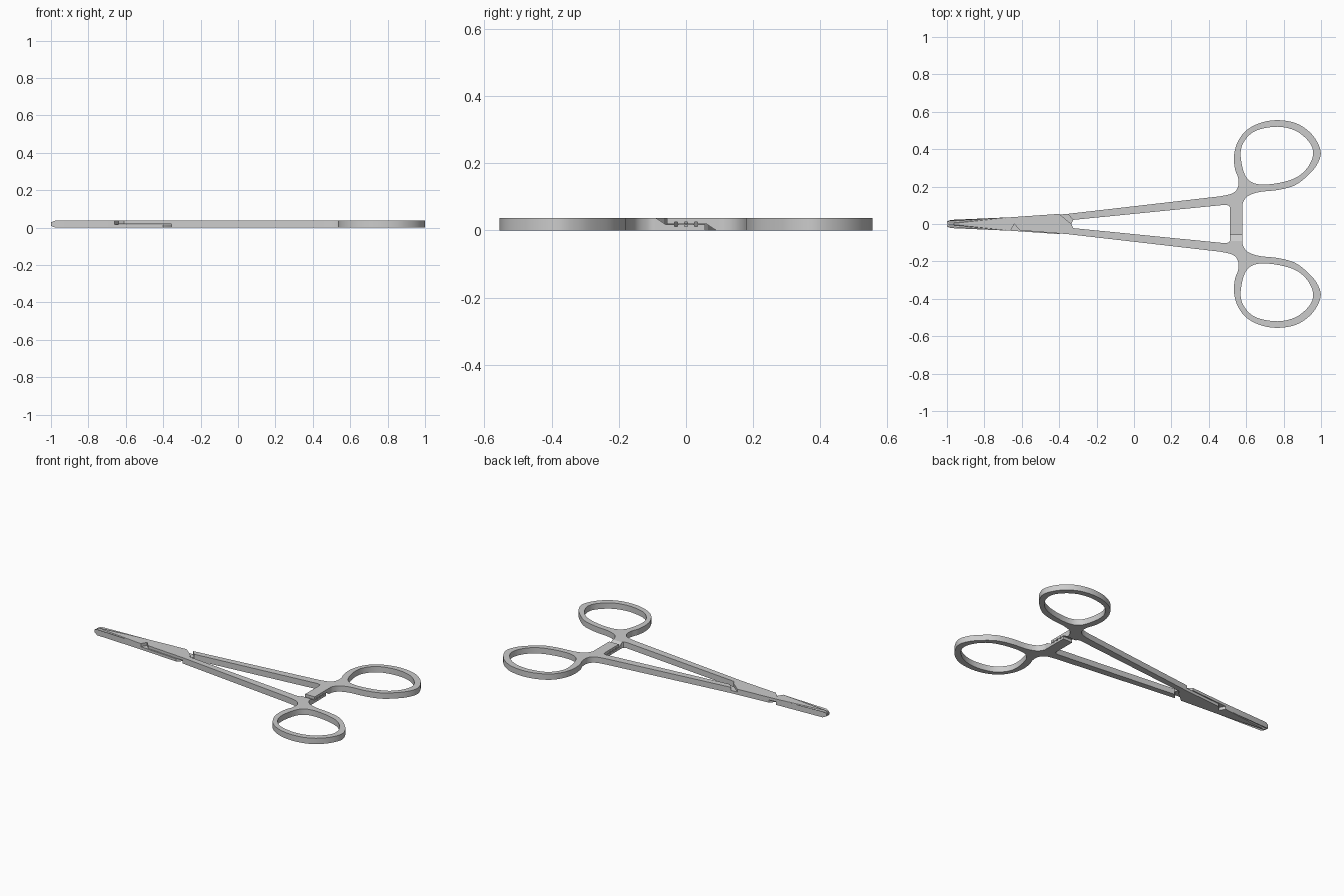
import bpy, bmesh, math
from mathutils import Matrix, Vector

if "Cube" in bpy.data.objects:
    bpy.data.objects.remove(bpy.data.objects["Cube"])

H = 0.037          # full thickness
MID = H / 2
GAP = 0.001        # clearance between the two halves


def spline(pts, closed=False, n=5):
    """Catmull-Rom curve through 2D points."""
    p = [Vector(q) for q in pts]
    p = [p[-1]] + p + p[:2] if closed else [p[0]] + p + [p[-1]]
    out = []
    for a, b, c, d in zip(p, p[1:], p[2:], p[3:]):
        for i in range(n):
            t = i / n
            out.append(0.5 * (2 * b + (c - a) * t + (2 * a - 5 * b + 4 * c - d) * t * t
                              + (3 * b - a - 3 * c + d) * t ** 3))
    if not closed:
        out.append(p[-1])
    return [tuple(q) for q in out]


def prism(name, loops, lo, hi, matrix=Matrix()):
    """Filled 2D outline (with holes) extruded from lo to hi."""
    cu = bpy.data.curves.new(name, 'CURVE')
    cu.dimensions, cu.fill_mode, cu.extrude = '2D', 'BOTH', (hi - lo) / 2
    for loop in loops:
        s = cu.splines.new('POLY')
        s.points.add(len(loop) - 1)
        for pt, q in zip(s.points, loop):
            pt.co = (q[0], q[1], 0, 1)
        s.use_cyclic_u = True
    tmp = bpy.data.objects.new(name + "_outline", cu)
    bpy.context.collection.objects.link(tmp)
    dg = bpy.context.evaluated_depsgraph_get()
    me = bpy.data.meshes.new_from_object(tmp.evaluated_get(dg))
    bpy.data.objects.remove(tmp)
    bm = bmesh.new()
    bm.from_mesh(me)
    bmesh.ops.remove_doubles(bm, verts=bm.verts, dist=1e-5)
    bmesh.ops.transform(bm, verts=bm.verts,
                        matrix=matrix @ Matrix.Translation((0, 0, (lo + hi) / 2)))
    bmesh.ops.recalc_face_normals(bm, faces=bm.faces)
    bm.to_mesh(me)
    bm.free()
    me.name = name
    ob = bpy.data.objects.new(name, me)
    bpy.context.collection.objects.link(ob)
    return ob


# handle: straight shank flowing into the finger ring
outer = [(-0.325, 0.022), (-0.355, 0.054)] + spline([
    (0.46, 0.148), (0.525, 0.163), (0.555, 0.195), (0.557, 0.245), (0.54, 0.295),
    (0.535, 0.365), (0.553, 0.435), (0.60, 0.50), (0.68, 0.542), (0.775, 0.555),
    (0.875, 0.535), (0.955, 0.475), (0.998, 0.39), (0.98, 0.32), (0.93, 0.26),
    (0.86, 0.207), (0.77, 0.182), (0.67, 0.171), (0.61, 0.15), (0.583, 0.115),
    (0.58, 0.09)]) + [(0.513, 0.09), (0.508, 0.098), (0.49, 0.103)]
hole = spline([
    (0.57, 0.37), (0.588, 0.44), (0.65, 0.498), (0.765, 0.52), (0.865, 0.498),
    (0.935, 0.44), (0.958, 0.38), (0.935, 0.312), (0.88, 0.256), (0.80, 0.225),
    (0.70, 0.211), (0.63, 0.223), (0.59, 0.27)], closed=True)
handle = prism("upper_handle", [outer, hole], 0, H)

# thin crossing plate of the lap joint
lap = prism("upper_joint_plate", [[
    (-0.66, -0.036), (-0.40, -0.054), (-0.335, 0.0), (-0.325, 0.022),
    (-0.355, 0.054), (-0.61, 0.034), (-0.64, 0.0)]], 0, MID - GAP)

# jaw with a tapered tip
jaw = prism("upper_jaw", [[
    (-0.64, 0.0), (-0.66, -0.036), (-0.978, -0.022), (-1.0, -0.014),
    (-1.0, -0.003), (-0.978, -0.002), (-0.94, 0.0)]], 0, H)
for v in jaw.data.vertices:
    if v.co.x < -0.99:
        v.co.z = MID + (v.co.z - MID) * 0.5

# ratchet bar: side profile in y-z with notches, extruded along x
z = MID + GAP
teeth = []
for y in (-0.03, 0.0, 0.03):
    teeth += [(y - 0.004, z), (y - 0.004, z + 0.006), (y + 0.004, z + 0.006), (y + 0.004, z)]
profile = [(0.09, H), (-0.056, H), (-0.056, z)] + teeth + [(0.06, z), (0.09, 0)]
yz_to_x = Matrix(((0, 0, 1, 0), (1, 0, 0, 0), (0, 1, 0, 0), (0, 0, 0, 1)))
ratchet = prism("upper_ratchet", [profile], 0.513, 0.58, yz_to_x)

# second half: the first turned half a revolution about the long axis
turn = (Matrix.Translation((0, 0, MID)) @ Matrix.Rotation(math.pi, 4, 'X')
        @ Matrix.Translation((0, 0, -MID)))
parts = [handle, lap, jaw, ratchet]
for ob in list(parts):
    ob.name = ob.name.replace("upper", "left")
    twin = bpy.data.objects.new(ob.name.replace("left", "right"), ob.data.copy())
    twin.data.transform(turn)
    bpy.context.collection.objects.link(twin)
    parts.append(twin)

# smooth curved rims, keep corners crisp
bpy.ops.object.select_all(action='DESELECT')
for ob in parts:
    ob.select_set(True)
bpy.context.view_layer.objects.active = parts[0]
bpy.ops.object.shade_smooth_by_angle(angle=math.radians(30))
